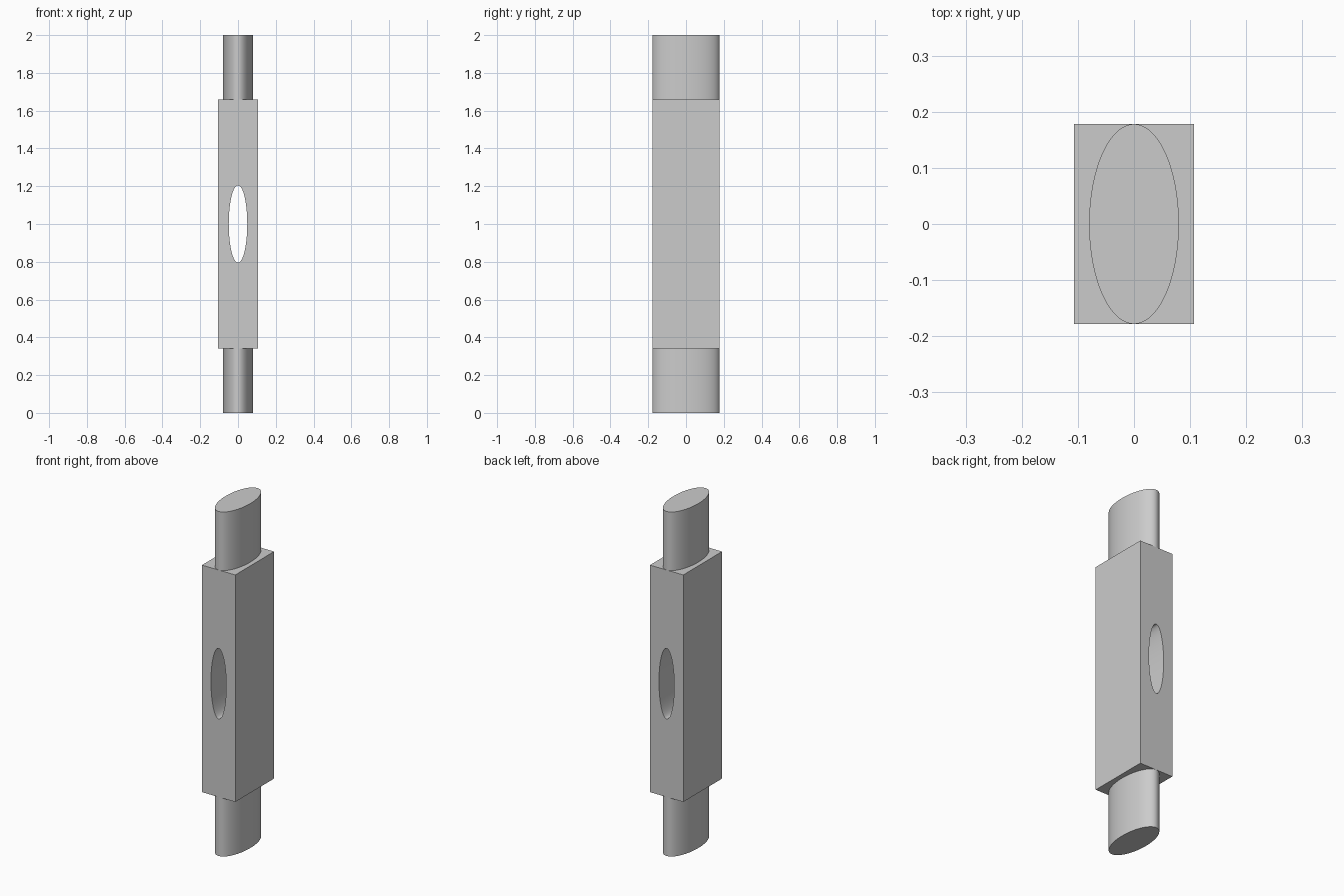
import bpy
import math

if "Cube" in bpy.data.objects:
    bpy.data.objects.remove(bpy.data.objects["Cube"])

HALF_X, HALF_Y = 0.107, 0.178      # block half sizes
Z_LOW, Z_HIGH, TOP = 0.342, 1.66, 2.0


def elliptic_cylinder(name, rx, ry, depth, location, rotation=(0, 0, 0)):
    bpy.ops.mesh.primitive_cylinder_add(vertices=96, radius=1, depth=1)
    ob = bpy.context.object
    ob.name = name
    ob.scale = (rx, ry, depth)
    bpy.ops.object.transform_apply(location=False, rotation=False, scale=True)
    ob.location = location
    ob.rotation_euler = rotation
    bpy.ops.object.shade_smooth_by_angle(angle=math.radians(30))
    return ob


# Rectangular block
bpy.ops.mesh.primitive_cube_add(size=1, location=(0, 0, (Z_LOW + Z_HIGH) / 2))
block = bpy.context.object
block.name = "block"
block.scale = (2 * HALF_X, 2 * HALF_Y, Z_HIGH - Z_LOW)
bpy.ops.object.transform_apply(location=False, rotation=False, scale=True)

# Oval hole from front to back
cutter = elliptic_cylinder("hole_cutter", 0.049, 0.205, 1.0,
                           (0, 0, 1.0), (math.pi / 2, 0, 0))
cutter.hide_render = True
bpy.context.view_layer.objects.active = block
cut = block.modifiers.new("oval_hole", 'BOOLEAN')
cut.operation = 'DIFFERENCE'
cut.solver = 'EXACT'
cut.object = cutter
bpy.ops.object.modifier_apply(modifier=cut.name)
bpy.data.objects.remove(cutter)
bpy.ops.object.select_all(action='DESELECT')
block.select_set(True)
bpy.ops.object.shade_smooth_by_angle(angle=math.radians(30))

# Oval pins at both ends
for name, z0, z1 in (("lower_pin", 0, Z_LOW), ("upper_pin", Z_HIGH, TOP)):
    elliptic_cylinder(name, 0.08, HALF_Y, z1 - z0, (0, 0, (z0 + z1) / 2))
